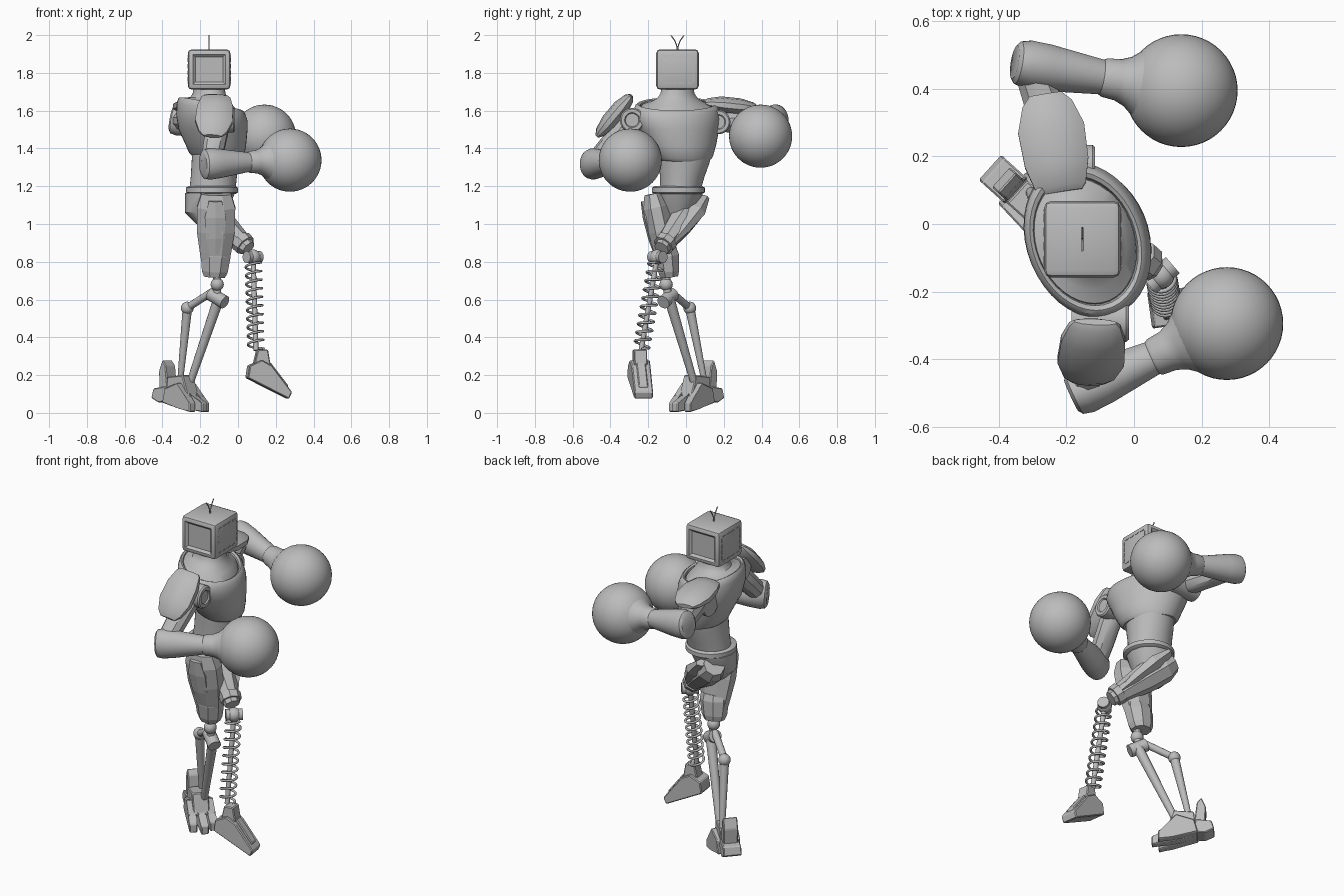
import bpy, bmesh, math
from mathutils import Vector, Matrix

if "Cube" in bpy.data.objects:
    bpy.data.objects.remove(bpy.data.objects["Cube"], do_unlink=True)

GREY = (0.5, 0.5, 0.5, 1)
metal = bpy.data.materials.new("plain grey metal")
metal.diffuse_color = GREY
metal.use_nodes = True
metal.node_tree.nodes["Principled BSDF"].inputs["Base Color"].default_value = GREY


def finish(name, bm, angle=35):
    """Turn a bmesh into a named, shaded object."""
    bmesh.ops.recalc_face_normals(bm, faces=bm.faces)
    me = bpy.data.meshes.new(name)
    bm.to_mesh(me)
    bm.free()
    me.materials.append(metal)
    ob = bpy.data.objects.new(name, me)
    bpy.context.collection.objects.link(ob)
    bpy.ops.object.select_all(action="DESELECT")
    ob.select_set(True)
    bpy.context.view_layer.objects.active = ob
    if angle:
        bpy.ops.object.shade_smooth_by_angle(angle=math.radians(angle))


def skin(bm, rings):
    """Bridge equal rings of points and cap the ends."""
    rows = [[bm.verts.new(p) for p in r] for r in rings]
    n = len(rows[0])
    for lo, hi in zip(rows, rows[1:]):
        for i in range(n):
            j = (i + 1) % n
            bm.faces.new((lo[i], lo[j], hi[j], hi[i]))
    bm.faces.new(rows[0][::-1])
    bm.faces.new(rows[-1])


def frame(a, b, hint):
    w = (b - a).normalized()
    u = (Vector(hint) - w * w.dot(Vector(hint))).normalized()
    return u, w.cross(u)


def limb(name, a, b, profile, n=24, hint=(1, 0, 0), angle=35):
    """Loft along a to b; profile rows are (t, radius along hint, other radius)."""
    a, b = Vector(a), Vector(b)
    u, v = frame(a, b, hint)
    turn = math.pi / n
    rings = []
    for t, ru, rv in profile:
        rings.append([a.lerp(b, t) + u * ru * math.cos(turn + math.tau * i / n)
                      + v * rv * math.sin(turn + math.tau * i / n) for i in range(n)])
    bm = bmesh.new()
    skin(bm, rings)
    finish(name, bm, angle)


def rod(name, a, b, r0, r1=None, n=12):
    r1 = r1 or r0
    limb(name, a, b, [(0, r0, r0), (1, r1, r1)], n)


def stack(name, rows, n=40, skew=0.0):
    """Horizontal ellipses: (z, centre x, centre y, radius x, radius y, forward drop)."""
    rings = []
    for z, cx, cy, rx, ry, drop in rows:
        rings.append([Vector((cx + rx * math.cos(t) - skew * ry * math.sin(t), cy + ry * math.sin(t),
                              z - drop * math.cos(t))) for t in (math.tau * i / n for i in range(n))])
    bm = bmesh.new()
    skin(bm, rings)
    finish(name, bm)


def ball(name, c, r, n=24):
    bm = bmesh.new()
    bmesh.ops.create_uvsphere(bm, u_segments=n * 2, v_segments=n, radius=r,
                              matrix=Matrix.Translation(c))
    finish(name, bm, 60)


def prism(name, outline, width, origin, yaw, taper=1.0):
    """Side outline (forward, height) given a width, turned by yaw."""
    bm = bmesh.new()
    mid = sum(p[0] for p in outline) / len(outline)
    skin(bm, [[Vector((x, s * width / 2 * (taper if x > mid else 1), z)) for x, z in outline]
              for s in (-1, 1)])
    bmesh.ops.bevel(bm, geom=bm.edges[:], offset=0.005, segments=1, affect="EDGES")
    bm.transform(Matrix.Translation(origin) @ Matrix.Rotation(math.radians(yaw), 4, "Z"))
    finish(name, bm, 0)


def wire(name, points, radius):
    cu = bpy.data.curves.new(name, "CURVE")
    cu.dimensions = "3D"
    cu.bevel_depth = radius
    cu.bevel_resolution = 2
    sp = cu.splines.new("POLY")
    sp.points.add(len(points) - 1)
    for p, co in zip(sp.points, points):
        p.co = (*co, 1)
    cu.materials.append(metal)
    bpy.context.collection.objects.link(bpy.data.objects.new(name, cu))


# Head: rounded box with recessed panels front and back
HEAD = Vector((-0.153, -0.045, 1.818))
bm = bmesh.new()
bmesh.ops.create_cube(bm, size=1, matrix=Matrix.Translation(HEAD) @ Matrix.Diagonal((0.226, 0.226, 0.212, 1)))
bmesh.ops.bevel(bm, geom=bm.edges[:], offset=0.02, segments=2, profile=0.5, affect="EDGES")
bm.normal_update()
for s in (-1, 1):
    big = max(bm.faces, key=lambda f: f.calc_area() if f.normal.y * s > 0.9 else 0)
    bmesh.ops.inset_region(bm, faces=[big], thickness=0.01, depth=0)
    bmesh.ops.inset_region(bm, faces=[big], thickness=0.018, depth=-0.012)
finish("head", bm, 25)

# Dashed slots on both sides of the head
bm = bmesh.new()
for s in (-1, 1):
    for k in range(4):
        for e in (-1, 1):
            off = (k - 1.5) * 0.042
            for pos, size in (((off, e * 0.072), (0.026, 0.006)), ((e * 0.085, off * 0.8), (0.006, 0.024))):
                c = HEAD + Vector((s * 0.113, *pos))
                bmesh.ops.create_cube(bm, size=1, matrix=Matrix.Translation(c) @ Matrix.Diagonal((0.005, *size, 1)))
finish("head_slots", bm, 0)
for s, name in ((-1, "antenna_front"), (1, "antenna_back")):
    wire(name, [HEAD + Vector((0, s * 0.034 * t * t, 0.1 + 0.08 * t)) for t in (0, 0.4, 0.7, 1)], 0.003)

# Torso
stack("neck", [(1.58, -0.143, -0.05, 0.155, 0.195, 0.04), (1.625, -0.145, -0.05, 0.148, 0.185, 0.035),
               (1.643, -0.15, -0.048, 0.125, 0.145, 0.02), (1.665, -0.153, -0.045, 0.1, 0.108, 0.005),
               (1.69, -0.153, -0.045, 0.086, 0.09, 0), (1.73, -0.153, -0.045, 0.08, 0.084, 0)], skew=0.15)
stack("chest", [(1.345, -0.115, -0.005, 0.125, 0.14, 0.015), (1.362, -0.115, -0.01, 0.142, 0.154, 0.015),
                (1.42, -0.12, -0.02, 0.16, 0.18, 0.01), (1.5, -0.132, -0.037, 0.18, 0.212, 0),
                (1.56, -0.138, -0.047, 0.186, 0.23, 0.015), (1.605, -0.142, -0.05, 0.18, 0.228, 0.03),
                (1.628, -0.142, -0.05, 0.172, 0.218, 0.035), (1.636, -0.143, -0.05, 0.163, 0.206, 0.035),
                (1.63, -0.143, -0.05, 0.153, 0.192, 0.035), (1.6, -0.143, -0.05, 0.145, 0.185, 0.035)], skew=0.15)
stack("waist", [(1.18, -0.135, -0.03, 0.122, 0.108, 0), (1.25, -0.128, -0.02, 0.122, 0.118, 0),
                (1.32, -0.12, -0.01, 0.126, 0.133, 0), (1.37, -0.115, -0.005, 0.128, 0.14, 0)])
stack("belt", [(1.16, -0.138, -0.04, 0.126, 0.128, 0), (1.168, -0.138, -0.04, 0.138, 0.14, 0),
               (1.192, -0.138, -0.04, 0.138, 0.14, 0), (1.2, -0.138, -0.04, 0.124, 0.126, 0)])
stack("pelvis", [(1.0, -0.16, -0.05, 0.06, 0.05, 0), (1.06, -0.17, -0.05, 0.11, 0.1, 0),
                 (1.165, -0.148, -0.04, 0.132, 0.13, 0)], 12)

# Arms: shoulder, pad, upper arm, forearm and round fist
FOREARM = [(0, 0.062, 0.05), (0.02, 0.078, 0.064), (0.08, 0.083, 0.072), (0.2, 0.077, 0.07),
           (0.52, 0.052, 0.052), (0.54, 0.058, 0.058), (0.62, 0.062, 0.062), (0.68, 0.074, 0.074),
           (0.78, 0.115, 0.115)]
PAD = [(0, 0.065, 0.012), (0.06, 0.08, 0.028), (0.3, 0.1, 0.045), (0.65, 0.104, 0.045), (0.9, 0.078, 0.03),
       (1, 0.05, 0.012)]
UPPER = [(0, 0.045, 0.045), (0.2, 0.062, 0.06), (0.6, 0.06, 0.058), (1, 0.052, 0.052)]
ARMS = {
    "front": dict(shoulder=(-0.1, -0.285, 1.55), elbow=(-0.145, -0.49, 1.318), fist=(0.275, -0.295, 1.338),
                  pad=((-0.115, -0.29, 1.68), (-0.135, -0.47, 1.465))),
    "back": dict(shoulder=(-0.2, 0.17, 1.54), elbow=(-0.31, 0.472, 1.55), fist=(0.14, 0.395, 1.465),
                 pad=((-0.215, 0.095, 1.64), (-0.262, 0.385, 1.61))),
}
for side, p in ARMS.items():
    sh, el = Vector(p["shoulder"]), Vector(p["elbow"])
    ax = Vector((0.085, 0, 0))
    limb(side + "_shoulder_joint", sh - ax, sh + ax,
         [(0, 0.045, 0.045), (0, 0.065, 0.065), (0.95, 0.065, 0.065), (1, 0.058, 0.058),
          (1, 0.04, 0.04), (0.96, 0.035, 0.035)], 28, (0, 1, 0))
    limb(side + "_upper_arm", sh, el, UPPER, 10)
    limb(side + "_forearm", el + (el - Vector(p["fist"])).normalized() * 0.045, p["fist"], FOREARM, 28, (0, 0, 1))
    ball(side + "_fist", p["fist"], 0.167)
    limb(side + "_shoulder_pad", *p["pad"], PAD, 10)

# Standing leg
limb("standing_thigh", (-0.115, -0.175, 1.16), (-0.12, -0.1, 0.8),
     [(0, 0.085, 0.05), (0.2, 0.11, 0.072), (0.55, 0.108, 0.074), (0.85, 0.09, 0.062), (1, 0.08, 0.055)],
     8, angle=0)
limb("standing_knee_guard", (-0.115, -0.105, 0.87), (-0.125, -0.088, 0.72),
     [(0, 0.078, 0.058), (0.25, 0.085, 0.068), (0.8, 0.074, 0.06), (1, 0.06, 0.05)], 8, angle=0)
limb("standing_thigh_plate", (-0.12, -0.228, 1.12), (-0.12, -0.16, 0.84),
     [(0, 0.04, 0.012), (0.3, 0.065, 0.022), (0.7, 0.055, 0.02), (1, 0.03, 0.01)], 6, angle=0)
ball("standing_knee", (-0.11, -0.105, 0.68), 0.035, 12)
rod("standing_knee_link", (-0.11, -0.105, 0.72), (-0.11, -0.095, 0.6), 0.022)
rod("standing_knee_axle", (-0.145, -0.07, 0.63), (-0.07, -0.12, 0.585), 0.036, n=16)
rod("shin_front_rod", (-0.1, -0.09, 0.61), (-0.25, 0.04, 0.17), 0.029, 0.02)
rod("shin_link", (-0.13, -0.085, 0.645), (-0.27, 0.02, 0.555), 0.02)
ball("shin_pivot", (-0.268, 0.02, 0.555), 0.034, 10)
rod("shin_back_rod", (-0.268, 0.02, 0.555), (-0.305, 0.095, 0.18), 0.026, 0.016)
FOOT, FOOT_YAW = (-0.294, 0.048, 0), -42
prism("standing_ankle", [(-0.085, 0.06), (-0.07, 0.19), (0.04, 0.2), (0.08, 0.08)], 0.09, FOOT, FOOT_YAW)
for k in (-1, 0, 1):
    reach = 0.16 - 0.035 * abs(k)
    at = Vector(FOOT) + Matrix.Rotation(math.radians(FOOT_YAW), 3, "Z") @ Vector((0, 0.046 * k, 0))
    prism(("right_toe", "middle_toe", "left_toe")[k + 1],
          [(-0.09, 0.055), (-0.07, 0.13), (0.03, 0.16), (0.08, 0.09), (reach, 0.055), (reach, 0.004), (0.05, 0.02)],
          0.05, at, FOOT_YAW + 5 * k, 0.85)
prism("standing_heel", [(-0.18, 0.08), (-0.165, 0.13), (-0.08, 0.14), (-0.06, 0.06), (-0.13, 0.055)], 0.1,
      FOOT, FOOT_YAW)
prism("heel_fin", [(-0.13, 0.12), (-0.135, 0.22), (-0.11, 0.28), (-0.085, 0.25), (-0.07, 0.12)], 0.08,
      FOOT, FOOT_YAW)

# Spring leg
limb("spring_thigh", (-0.225, 0.055, 1.12), (0.055, -0.13, 0.87),
     [(0, 0.06, 0.055), (0.15, 0.085, 0.08), (0.45, 0.082, 0.075), (0.8, 0.058, 0.056), (1, 0.042, 0.042)],
     8, angle=0)
limb("spring_thigh_plate", (-0.17, 0.1, 1.14), (0.03, -0.08, 0.9),
     [(0, 0.03, 0.02), (0.3, 0.07, 0.045), (0.7, 0.055, 0.035), (1, 0.025, 0.015)], 6, (1, 1, 0), 0)
rod("spring_thigh_cuff", (0.015, -0.1, 0.91), (0.04, -0.12, 0.885), 0.06, 0.058, 8)
KNEE, ANKLE = Vector((0.08, -0.152, 0.825)), Vector((0.095, -0.238, 0.33))
ball("spring_knee", KNEE, 0.04, 12)
rod("spring_knee_axle", KNEE + Vector((-0.035, -0.03, 0)), KNEE + Vector((0.035, 0.03, 0)), 0.032, n=16)
rod("spring_core", KNEE, ANKLE, 0.014)
u, v = frame(KNEE, ANKLE, (1, 0, 0))
TURNS, STEPS = 10, 20
wire("spring_coil", [KNEE.lerp(ANKLE, 0.06 + 0.92 * i / (TURNS * STEPS))
                     + 0.041 * (u * math.cos(math.tau * i / STEPS) + v * math.sin(math.tau * i / STEPS))
                     for i in range(TURNS * STEPS + 1)], 0.0065)
prism("spring_ankle", [(-0.02, 0.25), (0, 0.335), (0.055, 0.335), (0.07, 0.25)], 0.07, (0.1, -0.248, 0), 8)
prism("spring_foot", [(-0.055, 0.185), (-0.045, 0.25), (0.02, 0.28), (0.075, 0.25), (0.182, 0.11), (0.165, 0.074)],
      0.11, (0.1, -0.248, 0), 8, 0.9)
prism("spring_foot_ridge", [(0.05, 0.24), (0.07, 0.268), (0.165, 0.145), (0.16, 0.12)], 0.05, (0.1, -0.248, 0), 8)
